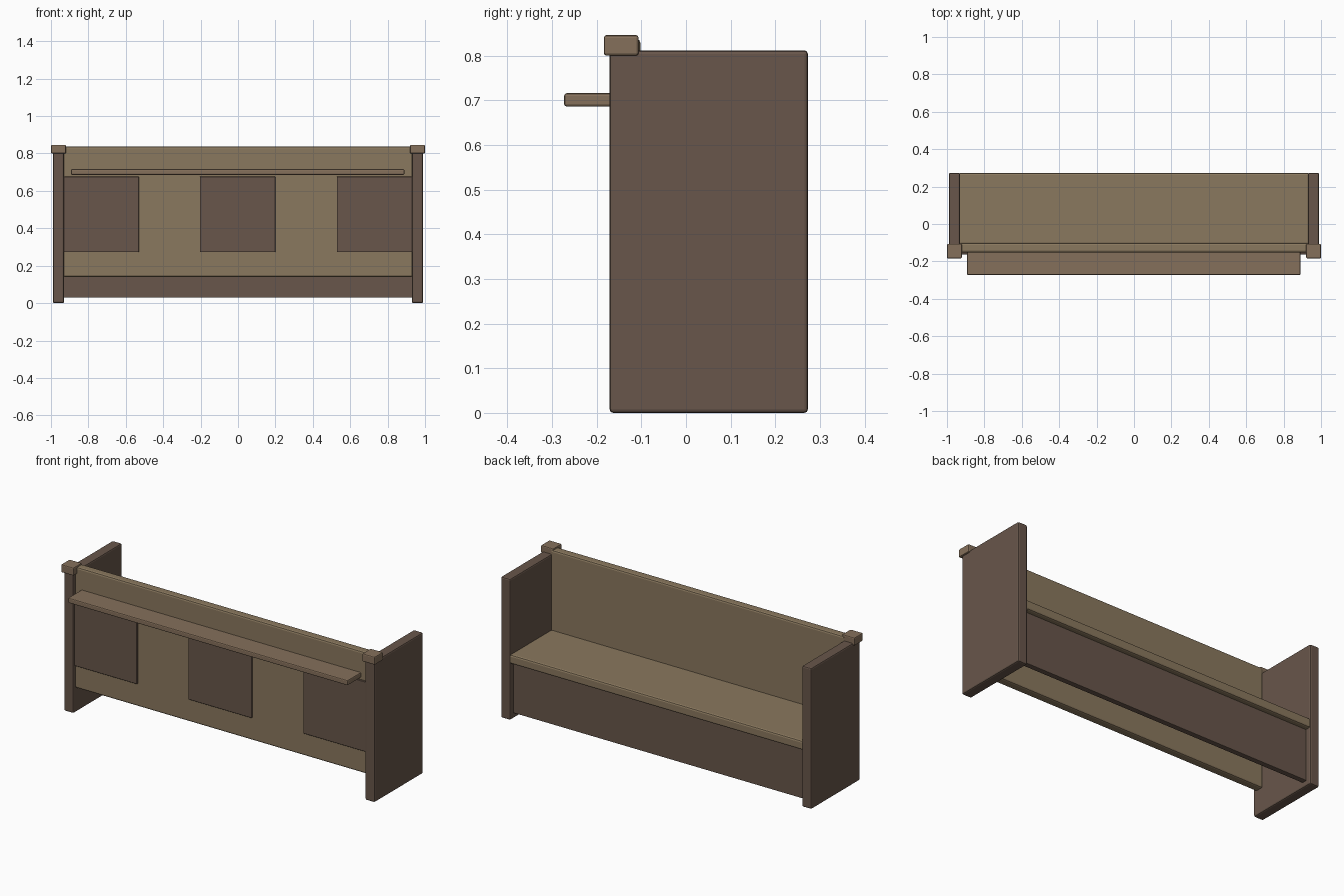
import bpy
import bmesh
from mathutils import Matrix, Vector

if "Cube" in bpy.data.objects:
    bpy.data.objects.remove(bpy.data.objects["Cube"])


def material(name, rgb):
    m = bpy.data.materials.new(name)
    m.diffuse_color = (*rgb, 1)
    m.use_nodes = True
    m.node_tree.nodes["Principled BSDF"].inputs["Base Color"].default_value = m.diffuse_color
    return m


dark = material("dark_wood", (0.138, 0.093, 0.069))
light = material("light_wood", (0.254, 0.188, 0.112))
trim = material("trim_wood", (0.235, 0.162, 0.104))


def box(name, lo, hi, mat, bevel=0.0, segments=2):
    """Box between two corners, with softened edges."""
    lo, hi = Vector(lo), Vector(hi)
    bm = bmesh.new()
    bmesh.ops.create_cube(bm, size=1, matrix=Matrix.Translation((lo + hi) / 2)
                          @ Matrix.Diagonal((*(hi - lo), 1)))
    if bevel:
        bmesh.ops.bevel(bm, geom=bm.edges[:], offset=bevel, segments=segments,
                        profile=0.5, affect='EDGES')
    mesh = bpy.data.meshes.new(name)
    bm.to_mesh(mesh)
    bm.free()
    mesh.materials.append(mat)
    obj = bpy.data.objects.new(name, mesh)
    bpy.context.collection.objects.link(obj)
    return obj


# Side panels with a square cap on each front corner
for side, s in (("left", -1), ("right", 1)):
    x0, x1 = sorted((s * 0.93, s * 0.99))
    box(side + "_side_panel", (x0, -0.171, 0), (x1, 0.273, 0.812), dark, 0.008)
    x0, x1 = sorted((s * 0.92, s * 1.0))
    box(side + "_cap", (x0, -0.184, 0.80), (x1, -0.106, 0.846), trim, 0.006)

# Backrest, seat and the apron under the seat
box("backrest", (-0.935, -0.152, 0.14), (0.935, -0.102, 0.838), light, 0.01)
box("seat", (-0.935, -0.11, 0.325), (0.935, 0.273, 0.378), light, 0.01)
box("apron", (-0.935, 0.21, 0.03), (0.935, 0.242, 0.33), dark, 0.004)

# Three dark panels on the front of the backrest
for name, x in (("left", -0.732), ("middle", -0.002), ("right", 0.73)):
    box(name + "_back_panel", (x - 0.202, -0.162, 0.272),
        (x + 0.202, -0.145, 0.676), dark, 0.002, 1)

# Book shelf on the front of the backrest
box("book_shelf", (-0.893, -0.273, 0.686), (0.89, -0.145, 0.716), trim, 0.006)
